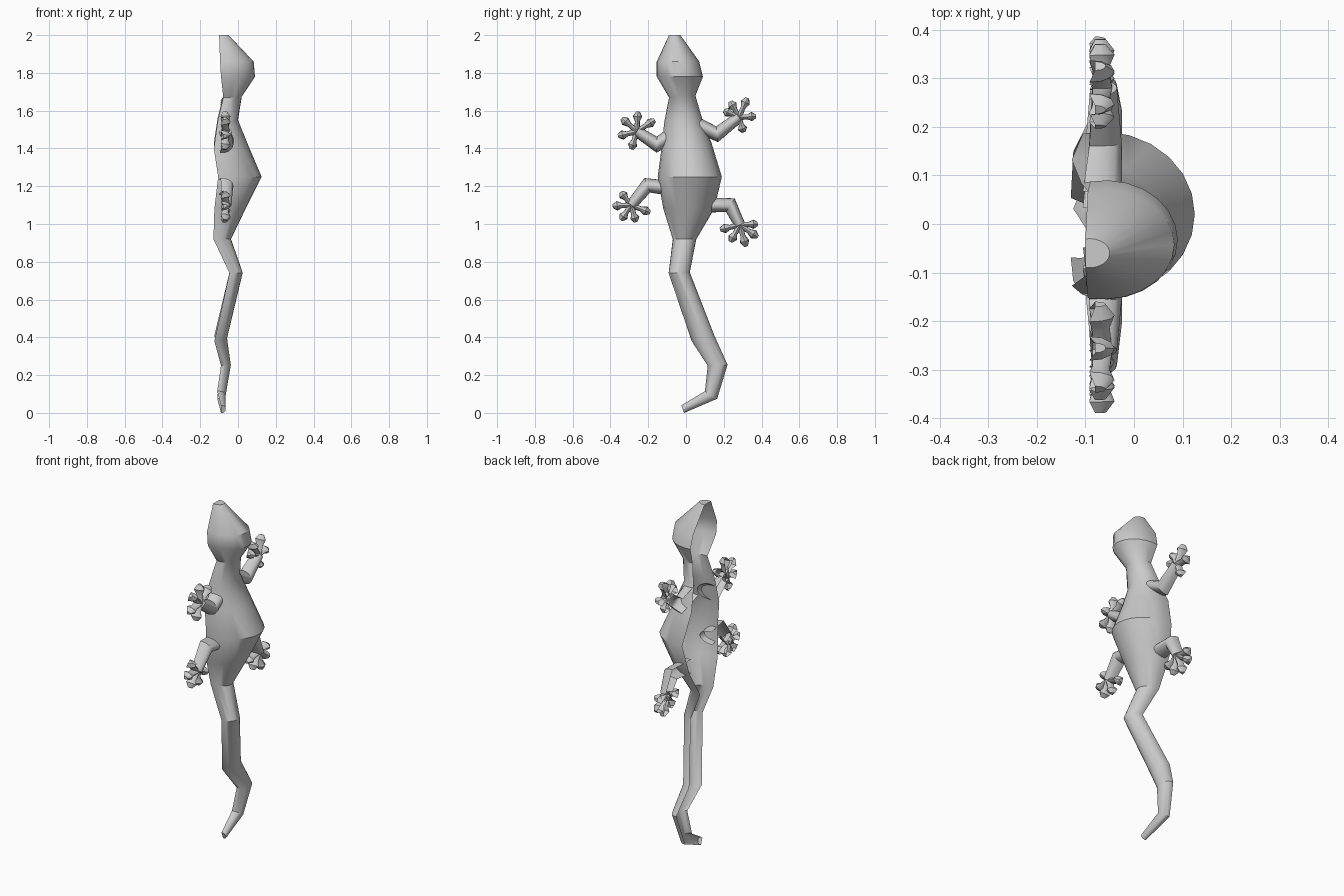
import bpy, bmesh, math
from mathutils import Vector

if "Cube" in bpy.data.objects:
    bpy.data.objects.remove(bpy.data.objects["Cube"])


def shell(name, rings, seg, sweep):
    """Loft of arched ribs, open at the back (-x).
    Each ring: (left yz, right yz, back x, front x)."""
    bm = bmesh.new()
    A = math.radians(sweep)
    rows = []
    for l, r, xb, xf in rings:
        l, r = Vector(l), Vector(r)
        mid, half = (l + r) / 2, (r - l) / 2
        depth = (xf - xb) / (1 - math.cos(A))
        row = []
        for i in range(seg + 1):
            t = -A + 2 * A * i / seg
            p = mid + half * math.sin(t)
            row.append(bm.verts.new((xf - depth + depth * math.cos(t), p.x, p.y)))
        rows.append(row)
    for a, b in zip(rows, rows[1:]):
        for i in range(seg):
            bm.faces.new((a[i], a[i + 1], b[i + 1], b[i]))
    bm.faces.new(rows[-1])
    if name == "body":
        bm.faces.new(rows[0])
    bmesh.ops.recalc_face_normals(bm, faces=bm.faces)
    # outside of the shell faces +x
    if sum(f.normal.x * f.calc_area() for f in bm.faces) < 0:
        bmesh.ops.reverse_faces(bm, faces=bm.faces)
    me = bpy.data.meshes.new(name)
    bm.to_mesh(me)
    bm.free()
    ob = bpy.data.objects.new(name, me)
    bpy.context.collection.objects.link(ob)
    bpy.ops.object.select_all(action='DESELECT')
    ob.select_set(True)
    bpy.context.view_layer.objects.active = ob
    bpy.ops.object.shade_smooth_by_angle(angle=math.radians(35))
    return ob


def limb(name, path, seg, sweep=95):
    """Half pipe along points (y, z, half width, back x, front x), mitred at bends."""
    pts = [Vector(p[:2]) for p in path]
    rings = []
    for i, p in enumerate(pts):
        d0 = (p - pts[i - 1]).normalized() if i else (pts[1] - p).normalized()
        d1 = (pts[i + 1] - p).normalized() if i < len(pts) - 1 else d0
        d = (d0 + d1).normalized()
        side = Vector((-d.y, d.x)) * path[i][2] / max(d.dot(d0), 0.6)
        rings.append((p + side, p - side, path[i][3], path[i][4]))
    return shell(name, rings, seg, sweep)


# body, head to tail tip
shell("body", [
    ((-0.09, 2.0), (-0.03, 2.0), -0.10, -0.05),
    ((-0.155, 1.86), (0.07, 1.86), -0.095, 0.083),
    ((-0.155, 1.78), (0.09, 1.78), -0.09, 0.09),
    ((-0.09, 1.67), (0.05, 1.68), -0.078, 0.02),
    ((-0.115, 1.54), (0.085, 1.56), -0.108, 0.0),
    ((-0.13, 1.40), (0.135, 1.43), -0.128, 0.055),
    ((-0.15, 1.25), (0.19, 1.25), -0.105, 0.125),
    ((-0.12, 1.08), (0.15, 1.08), -0.125, 0.04),
    ((-0.07, 0.92), (0.055, 0.92), -0.13, -0.037),
    ((-0.092, 0.74), (0.02, 0.745), -0.045, 0.025),
    ((0.03, 0.38), (0.15, 0.41), -0.125, -0.058),
    ((0.115, 0.25), (0.22, 0.255), -0.09, -0.038),
    ((0.10, 0.115), (0.165, 0.075), -0.11, -0.065),
    ((-0.025, 0.04), (-0.01, 0.0), -0.09, -0.065),
], 14, 102)

# limbs: shoulder, elbow, palm (y, z), then toe tips
limbs = {
    "front_leg_right": ([(0.05, 1.53), (0.165, 1.475), (0.28, 1.565)],
                        [(0.20, 1.60), (0.235, 1.65), (0.325, 1.668), (0.37, 1.57), (0.305, 1.485)]),
    "front_leg_left": ([(-0.07, 1.475), (-0.155, 1.42), (-0.26, 1.49)],
                       [(-0.165, 1.55), (-0.255, 1.595), (-0.34, 1.56), (-0.36, 1.465), (-0.29, 1.395)]),
    "hind_leg_left": ([(-0.09, 1.19), (-0.205, 1.205), (-0.29, 1.10)],
                      [(-0.345, 1.17), (-0.388, 1.095), (-0.345, 1.02), (-0.265, 1.01), (-0.19, 1.06)]),
    "hind_leg_right": ([(0.10, 1.10), (0.235, 1.10), (0.285, 0.995)],
                       [(0.38, 1.0), (0.38, 0.93), (0.318, 0.88), (0.235, 0.905), (0.18, 0.97)]),
}
for name, (path, tips) in limbs.items():
    a, b, c = path
    limb(name, [(*a, 0.04, -0.105, -0.025), (*b, 0.036, -0.092, -0.025),
                (*c, 0.029, -0.085, -0.035)], 10)
    # toes with swollen pads
    for i, tip in enumerate(tips):
        p, q = Vector(c), Vector(tip)
        at = lambda t: tuple(p.lerp(q, t))
        limb(f"{name}_toe_{i + 1}", [
            (*at(0.0), 0.016, -0.085, -0.045), (*at(0.5), 0.013, -0.085, -0.05),
            (*at(0.76), 0.025, -0.092, -0.04), (*at(1.0), 0.010, -0.08, -0.058)], 6)
